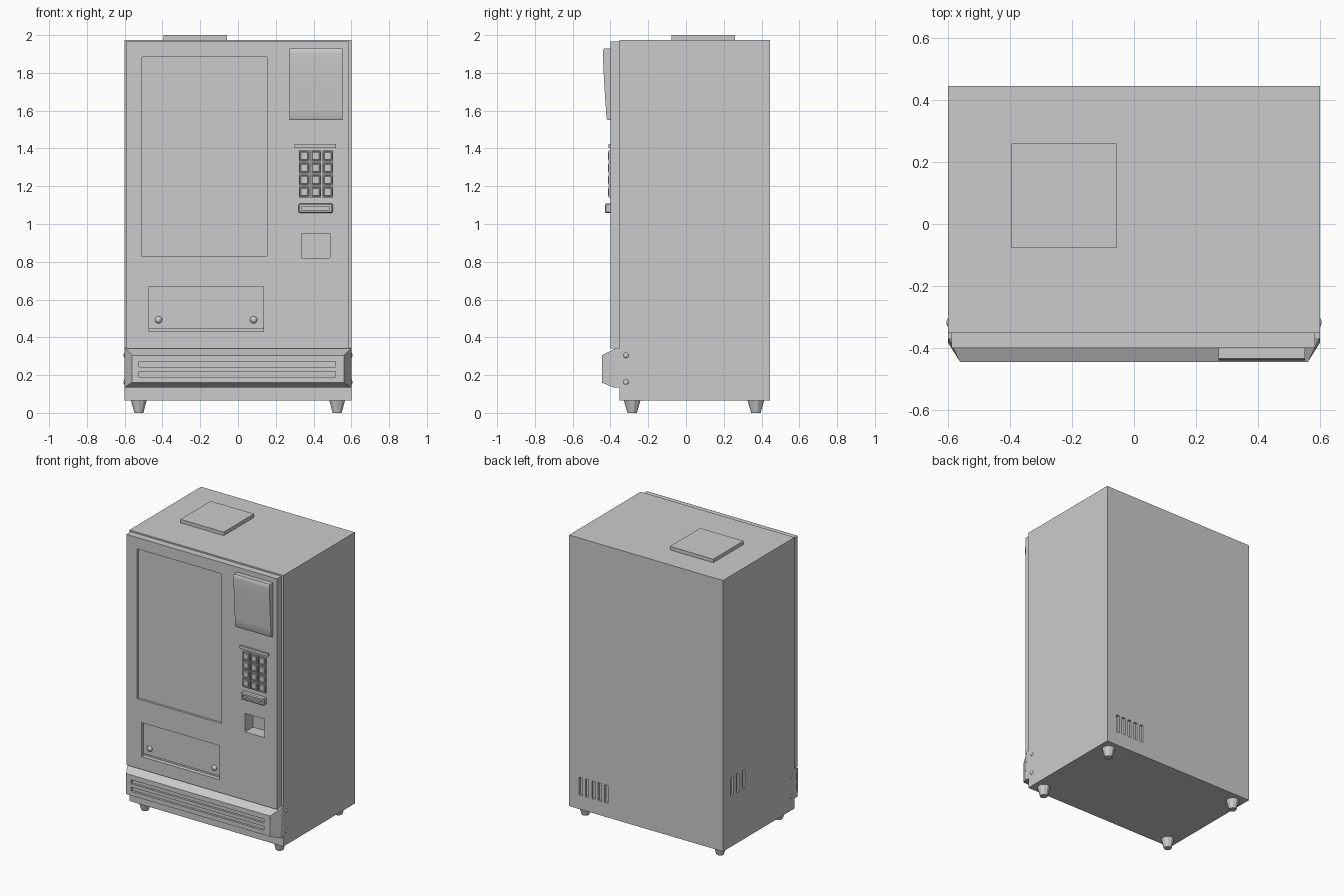
import bpy, bmesh, math
from mathutils import Matrix, Vector

if "Cube" in bpy.data.objects:
    bpy.data.objects.remove(bpy.data.objects["Cube"])


def mesh_object(name, bm):
    bmesh.ops.recalc_face_normals(bm, faces=bm.faces)
    me = bpy.data.meshes.new(name)
    bm.to_mesh(me)
    bm.free()
    ob = bpy.data.objects.new(name, me)
    bpy.context.collection.objects.link(ob)
    return ob


def box(name, x, y, z, bevel=0):
    lo, hi = Vector((x[0], y[0], z[0])), Vector((x[1], y[1], z[1]))
    bm = bmesh.new()
    bmesh.ops.create_cube(bm, size=1)
    for v in bm.verts:
        v.co = (lo + hi) / 2 + v.co * (hi - lo)
    if bevel:
        bmesh.ops.bevel(bm, geom=bm.edges[:], offset=bevel, segments=1, affect='EDGES')
    return mesh_object(name, bm)


def loft(name, rings):
    bm = bmesh.new()
    loops = [[bm.verts.new(p) for p in r] for r in rings]
    for a, b in zip(loops, loops[1:]):
        n = len(a)
        for i in range(n):
            bm.faces.new((a[i], a[(i + 1) % n], b[(i + 1) % n], b[i]))
    bm.faces.new(loops[0])
    bm.faces.new(loops[-1])
    return mesh_object(name, bm)


def cut(target, x, y, z):
    cutter = box("cutter", x, y, z)
    cutter.hide_render = True
    mod = target.modifiers.new("cut", 'BOOLEAN')
    mod.operation, mod.solver, mod.object = 'DIFFERENCE', 'EXACT', cutter
    bpy.context.view_layer.objects.active = target
    bpy.ops.object.modifier_apply(modifier=mod.name)
    bpy.data.objects.remove(cutter)


def smooth(ob, angle=40):
    bpy.ops.object.select_all(action='DESELECT')
    ob.select_set(True)
    bpy.context.view_layer.objects.active = ob
    bpy.ops.object.shade_smooth_by_angle(angle=math.radians(angle))


def dome(name, loc, r, scale):
    bm = bmesh.new()
    m = Matrix.Translation(loc) @ Matrix.Diagonal((*scale, 1))
    bmesh.ops.create_uvsphere(bm, u_segments=16, v_segments=10, radius=r, matrix=m)
    ob = mesh_object(name, bm)
    smooth(ob)
    return ob


# cabinet, top box and door
cabinet = box("cabinet", (-.6, .6), (-.352, .445), (.065, 1.975))
box("top_box", (-.395, -.057), (-.077, .26), (1.97, 2.0))
door = box("door", (-.59, .584), (-.4, -.35), (.34, 1.965))

# door recesses: window, delivery bay and coin return
cut(door, (-.508, .153), (-.5, -.385), (.83, 1.885))
cut(door, (-.472, .135), (-.5, -.37), (.43, .67))
for part in (door, cabinet):
    cut(part, (.335, .487), (-.5, -.31), (.82, .95))

# delivery flap with two round knobs
box("delivery_flap", (-.472, .135), (-.38, -.365), (.445, .67))
for x in (-.42, .083):
    dome("flap_knob", (x, -.38, .493), .019, (1, .9, 1))

# back vents, and left side vents
for i in range(5):
    x = .51 - i * .05
    cut(cabinet, (x - .013, x + .013), (.43, .5), (.165, .29))
for i in range(3):
    y = .345 - i * .065
    cut(cabinet, (-.7, -.585), (y - .015, y + .015), (.42, .55))

# display housing, curved side profile
profile = [(-.39, 1.93), (-.434, 1.93), (-.439, 1.922), (-.44, 1.9), (-.438, 1.84),
           (-.434, 1.76), (-.429, 1.68), (-.424, 1.61), (-.421, 1.56), (-.416, 1.551), (-.39, 1.551)]
smooth(loft("display_housing", [[(x, y, z) for y, z in profile] for x in (.273, .553)]), 30)

# keypad: strip, and grid of buttons with raised rims
box("keypad_strip", (.3, .52), (-.41, -.39), (1.403, 1.424))
for col in range(3):
    for row in range(4):
        x, z = .35 + col * .0625, 1.36 - row * .0635
        key = box("key_rim", (x - .028, x + .028), (-.411, -.39), (z - .029, z + .029))
        cut(key, (x - .022, x + .022), (-.5, -.403), (z - .023, z + .023))
        box("key_button", (x - .02, x + .02), (-.413, -.395), (z - .021, z + .021), .003)

# bill slot with a thin slit
slot = box("bill_slot", (.32, .502), (-.43, -.39), (1.058, 1.108), .006)
cut(slot, (.337, .485), (-.5, -.418), (1.074, 1.092))


# lower bumper with tapered edges and two long slots
def rect(x, z0, z1, y0, y1):
    return [(-x, y0, z0), (x, y0, z0), (x, y1, z1), (-x, y1, z1)]


bumper = loft("bumper", [rect(.6, .135, .343, -.35, -.35),
                         rect(.6, .135, .343, -.384, -.368),
                         rect(.562, .16, .305, -.445, -.445)])
for z in (.205, .257):
    cut(bumper, (-.523, .515), (-.5, -.43), (z - .014, z + .014))

# bumper side screws
for s in (-1, 1):
    for z in (.163, .305):
        dome("bumper_screw", (s * .6, -.318, z), .014, (.4, 1, 1))

# tapered feet
for x in (-.525, .525):
    for y in (-.285, .37):
        bm = bmesh.new()
        bmesh.ops.create_cone(bm, cap_ends=True, segments=10, radius1=.025, radius2=.044,
                              depth=.067, matrix=Matrix.Translation((x, y, .0335)))
        mesh_object("foot", bm)
